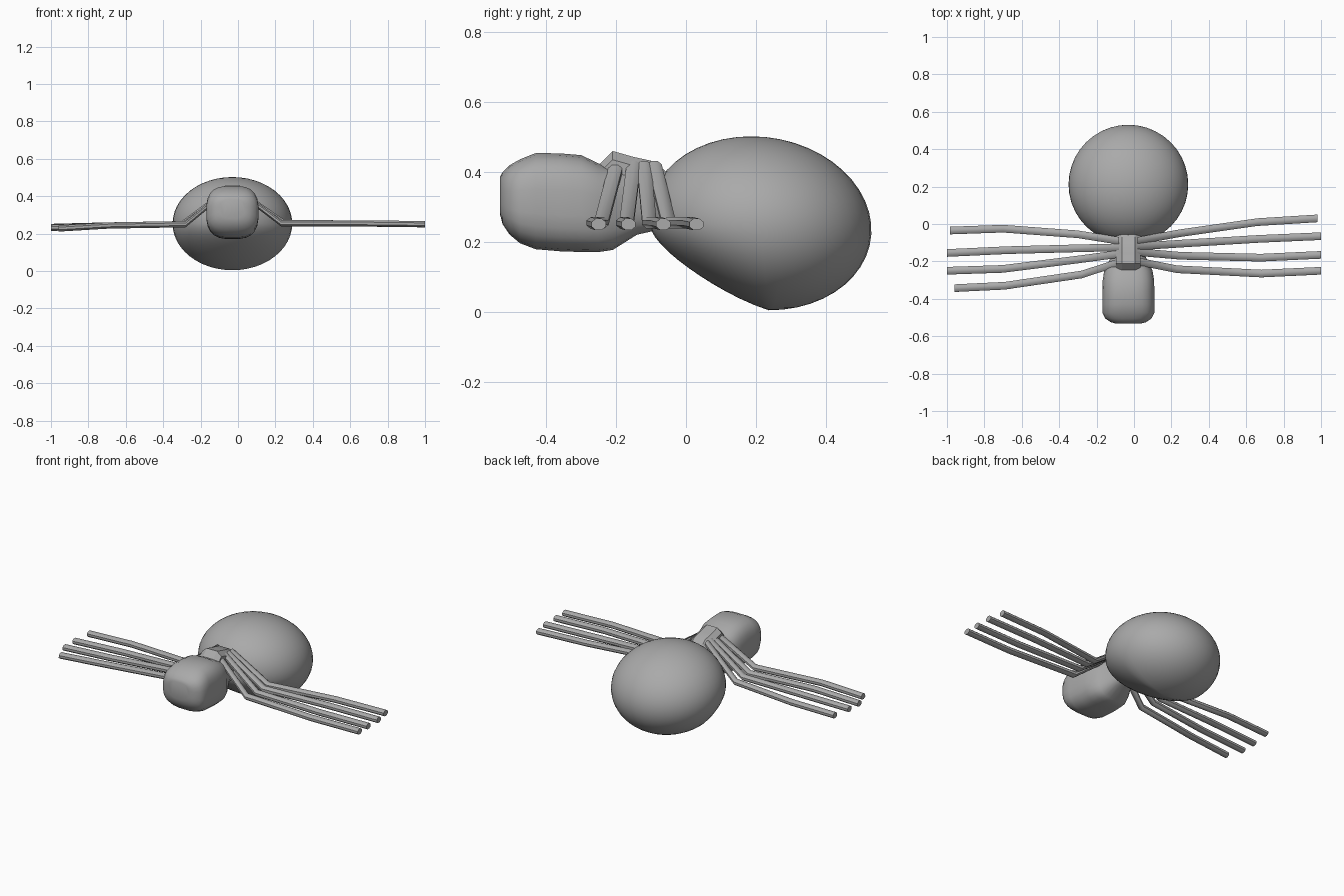
import bpy, bmesh, math

if "Cube" in bpy.data.objects:
    bpy.data.objects.remove(bpy.data.objects["Cube"])

CX = -0.03  # body centre line

grey = bpy.data.materials.new("grey")
grey.diffuse_color = (0.4, 0.4, 0.4, 1)
grey.use_nodes = True
grey.node_tree.nodes["Principled BSDF"].inputs["Base Color"].default_value = grey.diffuse_color


def finish(name, bm, angle):
    bmesh.ops.recalc_face_normals(bm, faces=bm.faces)
    mesh = bpy.data.meshes.new(name)
    bm.to_mesh(mesh)
    bm.free()
    mesh.materials.append(grey)
    ob = bpy.data.objects.new(name, mesh)
    bpy.context.collection.objects.link(ob)
    bpy.ops.object.select_all(action='DESELECT')
    ob.select_set(True)
    bpy.context.view_layer.objects.active = ob
    bpy.ops.object.shade_smooth_by_angle(angle=math.radians(angle))
    return ob


def skin(name, rings, angle):
    """Bridge closed rings of points and cap both ends."""
    bm = bmesh.new()
    loops = [[bm.verts.new(p) for p in ring] for ring in rings]
    n = len(loops[0])
    for a, b in zip(loops, loops[1:]):
        for i in range(n):
            j = (i + 1) % n
            bm.faces.new((a[i], a[j], b[j], b[i]))
    bm.faces.new(loops[0])
    bm.faces.new(loops[-1])
    return finish(name, bm, angle)


def rounded(y, half_w, bottom, top, n=24, power=0.68):
    """Rounded-box section across the body at depth y."""
    pts = []
    for i in range(n):
        a = 2 * math.pi * (i + 0.5) / n
        c, s = math.cos(a), math.sin(a)
        pts.append((CX + half_w * math.copysign(abs(c) ** power, c), y,
                    (top + bottom) / 2 + (top - bottom) / 2 * math.copysign(abs(s) ** power, s)))
    return pts


# Abdomen: egg leaning forward, flattened underneath towards the waist
bm = bmesh.new()
bmesh.ops.create_uvsphere(bm, u_segments=40, v_segments=24, radius=1)
for v in bm.verts:
    x, y, z = v.co
    lift = 0.05 * max(0, -y) * max(0, -z) * 2
    v.co = (CX + 0.32 * x, 0.212 + 0.318 * y - 0.025 * z, 0.253 + 0.249 * z + lift)
finish("abdomen", bm, 60)

# Head: rounded block narrowing into the waist: y, half width, bottom, top
sections = [(-0.533, 0.065, 0.28, 0.385), (-0.525, 0.095, 0.25, 0.40),
            (-0.505, 0.125, 0.22, 0.42), (-0.475, 0.14, 0.195, 0.437),
            (-0.43, 0.14, 0.178, 0.455), (-0.36, 0.14, 0.172, 0.454),
            (-0.30, 0.138, 0.17, 0.449), (-0.25, 0.13, 0.17, 0.425),
            (-0.21, 0.11, 0.176, 0.41), (-0.14, 0.075, 0.22, 0.40),
            (-0.05, 0.06, 0.24, 0.38)]
skin("head", [rounded(*s) for s in sections], 60)

# Waist: faceted saddle that carries the legs: y, top height
rings = []
for y, top in ((-0.25, 0.42), (-0.21, 0.46), (-0.15, 0.443), (-0.09, 0.43), (-0.05, 0.395)):
    rings.append([(CX + x, y, z) for x, z in
                  ((-0.035, top), (0.035, top), (0.065, top - 0.025),
                   (0.065, 0.33), (-0.065, 0.33), (-0.065, top - 0.025))])
skin("waist", rings, 30)

# Legs: root, knee, shin and tip positions in plan, back to front
right_legs = [((0.02, -0.09), (0.24, -0.05), (0.66, 0.01), (0.98, 0.03)),
              ((0.02, -0.12), (0.25, -0.105), (0.66, -0.08), (1.0, -0.065)),
              ((0.02, -0.15), (0.25, -0.17), (0.68, -0.18), (1.0, -0.165)),
              ((0.02, -0.20), (0.23, -0.242), (0.68, -0.265), (1.0, -0.25))]
left_legs = [((-0.08, -0.09), (-0.30, -0.055), (-0.70, -0.025), (-0.985, -0.035)),
             ((-0.08, -0.125), (-0.30, -0.13), (-0.68, -0.14), (-1.0, -0.155)),
             ((-0.08, -0.16), (-0.30, -0.19), (-0.70, -0.24), (-1.0, -0.25)),
             ((-0.08, -0.205), (-0.28, -0.27), (-0.69, -0.33), (-0.96, -0.343))]


def leg(name, path, heights):
    rings = []
    for (x, y), z in zip(path, heights):
        rings.append([(x, y + 0.022 * math.cos(math.pi * k / 4 + 0.39),
                       z + 0.018 * math.sin(math.pi * k / 4 + 0.39)) for k in range(8)])
    skin(name, rings, 40)


for i in range(4):
    leg(f"right_leg_{i + 1}", right_legs[i], (0.415, 0.255, 0.254, 0.25))
    leg(f"left_leg_{i + 1}", left_legs[i], (0.415, 0.25, 0.243, 0.236 - 0.003 * i))
